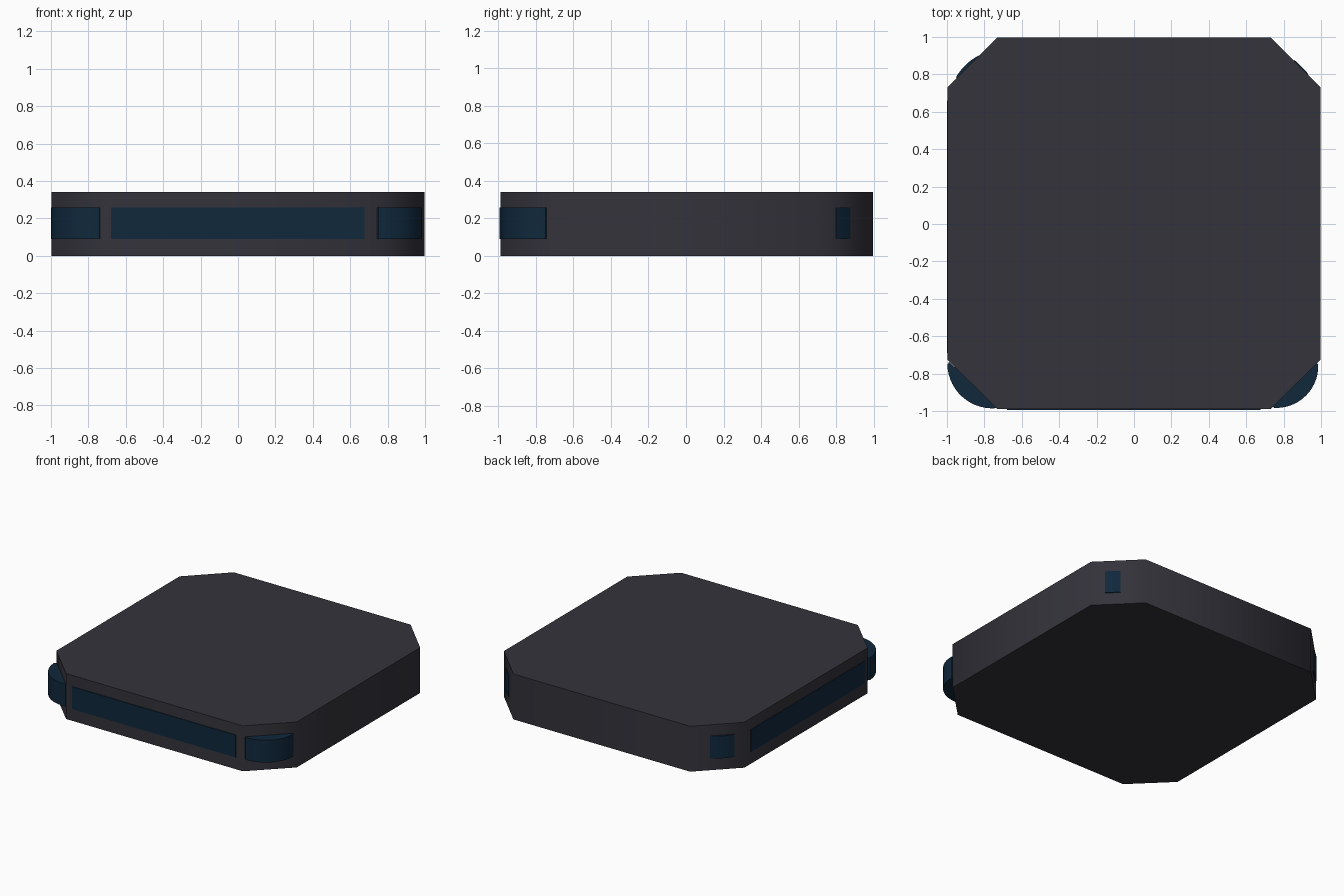
import bpy, bmesh, math
from mathutils import Vector

if "Cube" in bpy.data.objects:
    bpy.data.objects.remove(bpy.data.objects["Cube"])


def material(name, color):
    m = bpy.data.materials.new(name)
    m.diffuse_color = (*color, 1)
    m.use_nodes = True
    m.node_tree.nodes["Principled BSDF"].inputs["Base Color"].default_value = m.diffuse_color
    return m


def prism(name, outline, z0, z1, mat, angle):
    """Extrude a plan outline from z0 to z1."""
    bm = bmesh.new()
    face = bm.faces.new([bm.verts.new((x, y, z0)) for x, y in outline])
    ext = bmesh.ops.extrude_face_region(bm, geom=[face])["geom"]
    bmesh.ops.translate(bm, vec=(0, 0, z1 - z0),
                        verts=[v for v in ext if isinstance(v, bmesh.types.BMVert)])
    bmesh.ops.recalc_face_normals(bm, faces=bm.faces)
    me = bpy.data.meshes.new(name)
    bm.to_mesh(me)
    bm.free()
    me.materials.append(mat)
    ob = bpy.data.objects.new(name, me)
    bpy.context.collection.objects.link(ob)
    bpy.ops.object.select_all(action='DESELECT')
    ob.select_set(True)
    bpy.context.view_layer.objects.active = ob
    bpy.ops.object.shade_smooth_by_angle(angle=math.radians(angle))
    return ob


def panel(name, a, b, bulge=0.0, depth=0.015):
    """Glass strip from a to b (counter-clockwise), bowed outward by bulge."""
    a, b = Vector(a), Vector(b)
    d = b - a
    out = Vector((d.y, -d.x)).normalized()
    pts = [a, b]
    if bulge:
        r = (d.length ** 2 / 4 + bulge ** 2) / (2 * bulge)
        half = math.asin(min(1, d.length / 2 / r))
        centre = (a + b) / 2 + out * (bulge - r)
        along = d.normalized()
        n = 14
        pts = [centre + out * r * math.cos(t) + along * r * math.sin(t)
               for t in (half * (2 * i / n - 1) for i in range(n + 1))]
    pts += [b - out * depth, a - out * depth]
    return prism(name, pts, 0.09, 0.257, glass, 40)


body = material("dark_body", (0.034, 0.033, 0.044))
glass = material("blue_glass", (0.005, 0.021, 0.045))

# Slab with clipped corners
X, Y0, Y1, C = 0.996, -0.988, 0.996, 0.732
prism("slab", [(-C, Y0), (C, Y0), (X, -0.727), (X, C),
               (C, Y1), (-C, Y1), (-X, C), (-X, -0.727)], 0, 0.34, body, 60)

# Long flat panels on the front and left sides
panel("front_panel", (-0.68, -0.994), (0.675, -0.994))
panel("left_panel", (-1.0, 0.66), (-1.0, -0.69))

# Bowed panels at the front corners
panel("front_right_corner_panel", (0.75, -0.983), (0.985, -0.75), 0.073)
panel("front_left_corner_panel", (-0.998, -0.75), (-0.74, -0.985), 0.075)

# Small panels on the back corners
panel("back_left_corner_panel", (-0.83, 0.901), (-0.952, 0.784), 0.012)
panel("back_right_corner_panel", (0.932, 0.802), (0.857, 0.877), 0.002)
